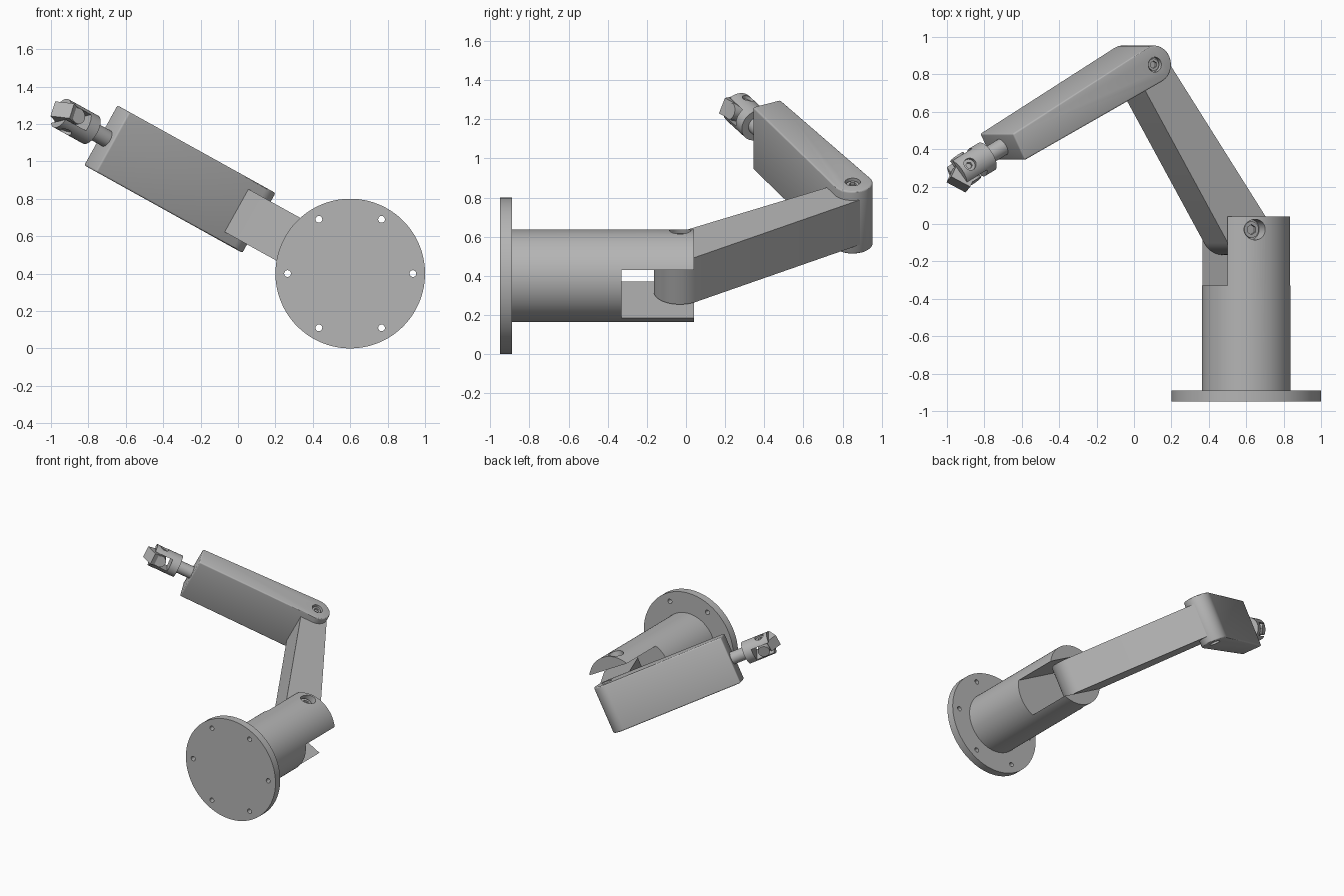
import bpy, bmesh, math
from mathutils import Matrix, Vector

if "Cube" in bpy.data.objects:
    bpy.data.objects.remove(bpy.data.objects["Cube"])

grey = bpy.data.materials.new("machined_grey")
grey.use_nodes = True
COLOUR = (0.46, 0.46, 0.46, 1)
grey.diffuse_color = COLOUR
grey.node_tree.nodes["Principled BSDF"].inputs["Base Color"].default_value = COLOUR

# Arm frame: local z is the hinge axis, the whole arm is rolled about the base axis
ARM = Matrix.Translation((0.6, 0, 0.4)) @ Matrix.Rotation(math.radians(29), 4, 'Y')
Z = Vector((0, 0, 1))


def finish(name, bm, frame=ARM):
    bmesh.ops.recalc_face_normals(bm, faces=bm.faces)
    mesh = bpy.data.meshes.new(name)
    bm.to_mesh(mesh)
    bm.free()
    mesh.materials.append(grey)
    ob = bpy.data.objects.new(name, mesh)
    ob.matrix_world = frame
    bpy.context.collection.objects.link(ob)
    return ob


def rod(name, start, end, radius, sides=48):
    start, end = Vector(start), Vector(end)
    axis = end - start
    bm = bmesh.new()
    place = Matrix.Translation((start + end) / 2) @ axis.to_track_quat('Z', 'Y').to_matrix().to_4x4()
    bmesh.ops.create_cone(bm, cap_ends=True, segments=sides, radius1=radius,
                          radius2=radius, depth=axis.length, matrix=place)
    return finish(name, bm)


def box(name, size, place=Matrix()):
    bm = bmesh.new()
    bmesh.ops.create_cube(bm, size=1, matrix=place @ Matrix.Diagonal((*size, 1)))
    return finish(name, bm)


def prism(name, outline, half):
    bm = bmesh.new()
    face = bm.faces.new([bm.verts.new((p[0], p[1], -half)) for p in outline])
    out = bmesh.ops.extrude_face_region(bm, geom=[face])
    bmesh.ops.translate(bm, vec=(0, 0, 2 * half),
                        verts=[v for v in out["geom"] if isinstance(v, bmesh.types.BMVert)])
    return finish(name, bm)


def apply(ob, mod):
    with bpy.context.temp_override(object=ob, active_object=ob, selected_objects=[ob]):
        bpy.ops.object.modifier_apply(modifier=mod.name)


def cut(ob, *cutters):
    for cutter in cutters:
        mod = ob.modifiers.new("cut", 'BOOLEAN')
        mod.operation, mod.solver, mod.object = 'DIFFERENCE', 'EXACT', cutter
        bpy.context.view_layer.update()
        apply(ob, mod)
        bpy.data.objects.remove(cutter)


def bevel(ob, width):
    mod = ob.modifiers.new("bevel", 'BEVEL')
    mod.width, mod.segments, mod.angle_limit = width, 3, math.radians(50)
    apply(ob, mod)


def arc(centre, radius, a0, a1, steps=24):
    angles = [a0 + (a1 - a0) * i / steps for i in range(steps + 1)]
    return [centre + Vector((math.cos(a), math.sin(a), 0)) * radius for a in angles]


# Joint positions in the arm plane
shoulder = Vector((-0.07, -0.03, 0))
elbow = Vector((-0.66, 0.852, 0))
wrist = Vector((-1.49, 0.412, 0))
LINK1, LINK2 = 0.131, 0.183

# Mounting flange with six bolt holes
flange = rod("base_flange", (0, -0.95, 0), (0, -0.89, 0), 0.4, 96)
ROLL = math.radians(29)
for i in range(6):
    a = i * math.pi / 3 - ROLL
    # bolt circle stays level although the arm frame is rolled
    x, z = 0.335 * math.cos(a + 2 * ROLL), 0.335 * math.sin(a + 2 * ROLL)
    cut(flange, rod("cutter", (x, -1, z), (x, -0.8, z), 0.018, 24))

# Base column with a forked end for the shoulder
column = rod("base_column", (0, -0.9, 0), (0, 0.04, 0), 0.237, 96)
cut(column, box("cutter", (0.6, 0.6, 0.28), Matrix.Translation((0, -0.03, 0))))

# Lower arm: a tapered link rounded at both ends
d = elbow - shoulder
heading, spread = math.atan2(d.y, d.x), math.acos((0.135 - 0.099) / d.length)
lower_arm = prism("lower_arm",
                  arc(elbow, 0.099, heading - spread, heading + spread)
                  + arc(shoulder, 0.135, heading + spread, heading + 2 * math.pi - spread),
                  LINK1)

# Upper arm: rounded at the elbow, square at the wrist
d = wrist - elbow
along = d.normalized()
side = Z.cross(along)
heading, spread = math.atan2(d.y, d.x), math.acos(0.02 / d.length)
upper_arm = prism("upper_arm",
                  arc(elbow, 0.102, heading + spread, heading + 2 * math.pi - spread)
                  + [wrist - side * 0.08, wrist + side * 0.08], LINK2)
bevel(upper_arm, 0.01)

# Counterbored hinge screws on both faces of each joint
for label, body, centre, floor, radius in (("shoulder", column, shoulder, 0.17, 0.055),
                                           ("elbow", upper_arm, elbow, 0.155, 0.04)):
    for tag, s in (("upper", 1), ("lower", -1)):
        cut(body, rod("cutter", centre + Z * s * floor, centre + Z * s * 0.3, radius))
        screw = rod(f"{label}_screw_{tag}", centre + Z * s * (floor - 0.02),
                    centre + Z * s * (floor + 0.015), radius * 0.8, 32)
        cut(screw, rod("cutter", centre + Z * s * floor, centre + Z * s * 0.3, radius * 0.5, 6))

# Wrist shaft
rod("wrist_shaft", wrist - along * 0.02, wrist + along * 0.13, 0.047)

# Universal joint frame: x runs along the shaft, y to the front pin, z to the fork pin
front = -side if side.y > 0 else side
tilt = math.radians(23)
pin_y = front * math.cos(tilt) + Z * math.sin(tilt)
pin_z = -front * math.sin(tilt) + Z * math.cos(tilt)
centre = wrist + along * 0.255
joint = Matrix.Translation(centre) @ Matrix((along, pin_y, pin_z)).transposed().to_4x4()

# Wrist fork: slotted cylinder with pin holes
fork = rod("wrist_fork", wrist + along * 0.11, wrist + along * 0.315, 0.085, 64)
cut(fork, box("cutter", (0.2, 0.3, 0.096), joint @ Matrix.Translation((0.02, 0, 0))),
    rod("cutter", centre - pin_z * 0.2, centre + pin_z * 0.2, 0.034, 32))

# Cross pins
rod("cross_pin_front", centre - pin_y * 0.083, centre + pin_y * 0.083, 0.043)
fork_pin = rod("cross_pin_fork", centre - pin_z * 0.066, centre + pin_z * 0.066, 0.033)
cut(fork_pin, rod("cutter", centre + pin_z * 0.05, centre + pin_z * 0.1, 0.018, 6))

# Output tongue, swung toward the front
swing = joint @ Matrix.Rotation(math.radians(30), 4, 'Z')
box("output_tongue", (0.085, 0.116, 0.088), swing @ Matrix.Translation((0.058, 0, 0)))

# Smooth round walls, keep edges crisp
for ob in bpy.context.scene.objects:
    if ob.type == 'MESH':
        with bpy.context.temp_override(object=ob, active_object=ob, selected_objects=[ob],
                                       selected_editable_objects=[ob]):
            bpy.ops.object.shade_smooth_by_angle(angle=math.radians(30))
